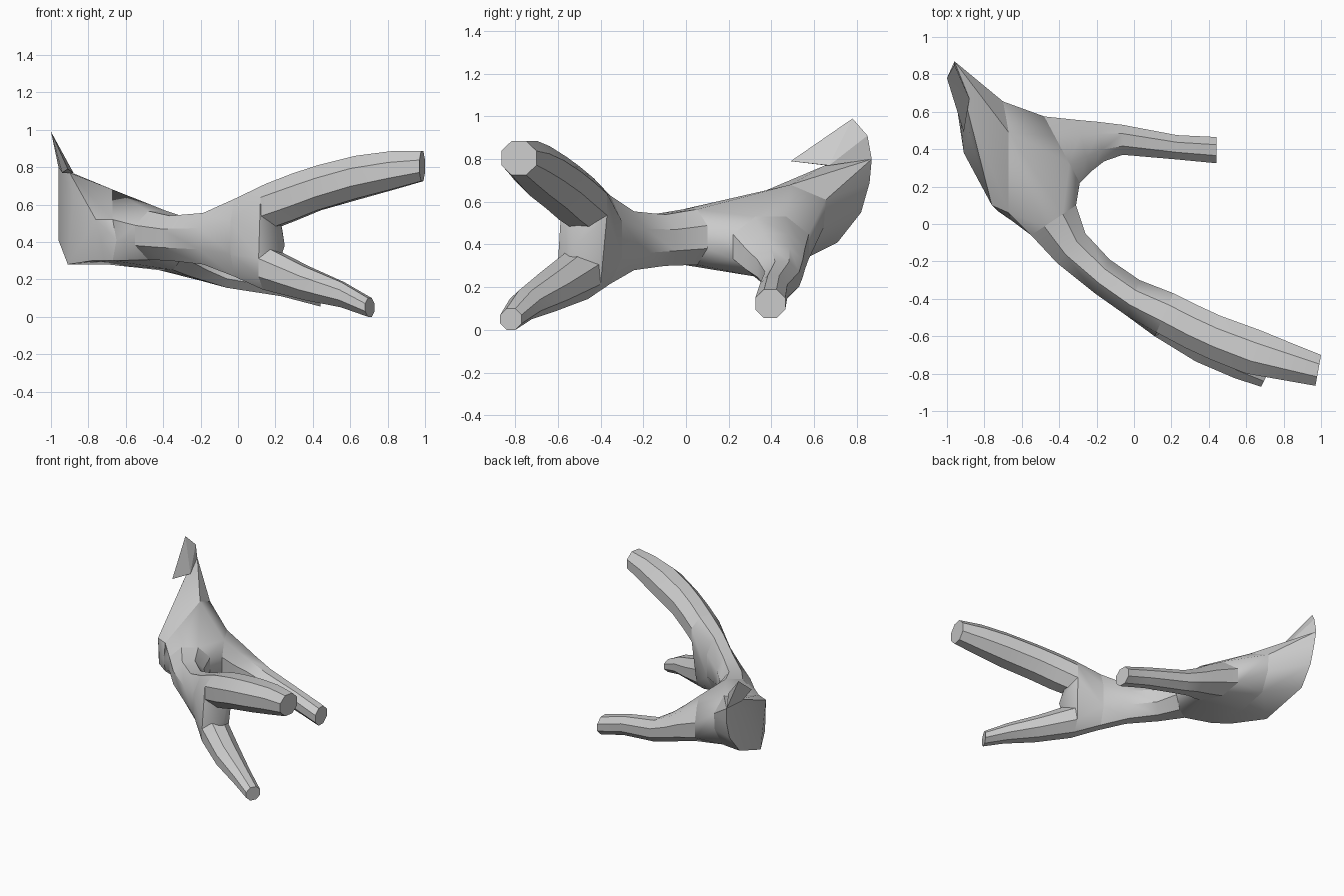
import bpy, bmesh, math
from mathutils import Vector

cube = bpy.data.objects.get("Cube")
if cube:
    bpy.data.objects.remove(cube, do_unlink=True)

SIDES = 8

bark = bpy.data.materials.new("plain grey")
bark.use_nodes = True
GREY = (0.6, 0.6, 0.6, 1.0)
bark.diffuse_color = GREY
bark.node_tree.nodes["Principled BSDF"].inputs["Base Color"].default_value = GREY


def ring(spec):
    """Upright oval section: outer (x, y), inner (x, y), lowest and highest z."""
    ox, oy, ix, iy, z0, z1 = spec
    mid = Vector(((ox + ix) / 2, (oy + iy) / 2, (z0 + z1) / 2))
    side = Vector(((ix - ox) / 2, (iy - oy) / 2, 0))
    up = Vector((0, 0, (z1 - z0) / 2))
    k = 1 / math.cos(math.pi / SIDES)
    pts = []
    for i in range(SIDES):
        a = 2 * math.pi * (i + 0.5) / SIDES
        pts.append(mid + side * k * math.cos(a) + up * k * math.sin(a))
    return pts


def finish(name, bm, smooth=True):
    bmesh.ops.recalc_face_normals(bm, faces=bm.faces)
    mesh = bpy.data.meshes.new(name)
    bm.to_mesh(mesh)
    bm.free()
    mesh.materials.append(bark)
    obj = bpy.data.objects.new(name, mesh)
    bpy.context.collection.objects.link(obj)
    if smooth:
        bpy.ops.object.select_all(action='DESELECT')
        obj.select_set(True)
        bpy.context.view_layer.objects.active = obj
        bpy.ops.object.shade_smooth_by_angle(angle=math.radians(35))


def loft(name, specs):
    """Tube through a list of sections, closed at both ends."""
    bm = bmesh.new()
    rows = [[bm.verts.new(p) for p in ring(s)] for s in specs]
    for a, b in zip(rows, rows[1:]):
        for i in range(SIDES):
            j = (i + 1) % SIDES
            bm.faces.new((a[i], a[j], b[j], b[i]))
    bm.faces.new(rows[0])
    bm.faces.new(rows[-1])
    finish(name, bm)


def hull(name, points, smooth=True):
    """Solid wrapped tightly round a set of points."""
    bm = bmesh.new()
    for p in points:
        bm.verts.new(p)
    bmesh.ops.convex_hull(bm, input=bm.verts[:])
    loose = [v for v in bm.verts if not v.link_faces]
    bmesh.ops.delete(bm, geom=loose, context='VERTS')
    finish(name, bm, smooth)


# Sections of the trunk and the three limbs
trunk = [
    (-.55, -.06, -.31, .10, .305, .565),
    (-.41, -.21, -.26, -.05, .30, .54),
    (-.21, -.37, -.13, -.19, .28, .555),
    (-.04, -.49, .03, -.30, .215, .63),
]
upper_limb = [
    (.12, -.58, .21, -.37, .465, .71),
    (.27, -.66, .33, -.43, .515, .765),
    (.41, -.725, .46, -.49, .57, .81),
    (.60, -.80, .68, -.57, .63, .86),
    (.80, -.835, .85, -.64, .68, .885),
    (.97, -.865, 1.0, -.70, .725, .885),
]
lower_limb = [
    (.11, -.60, .19, -.40, .145, .38),
    (.33, -.735, .40, -.55, .09, .27),
    (.54, -.825, .58, -.68, .05, .185),
    (.68, -.87, .73, -.77, .0, .10),
]
rear_limb = [
    (-.48, .575, -.29, .22, .25, .53),
    (-.31, .557, -.23, .28, .215, .45),
    (-.20, .547, -.16, .335, .19, .385),
    (-.06, .53, -.06, .37, .155, .32),
    (.23, .475, .23, .345, .11, .255),
    (.44, .465, .44, .325, .055, .19),
]
loft("trunk", trunk)
loft("upper_limb", upper_limb)
loft("lower_limb", lower_limb)
loft("rear_limb", rear_limb)

# Fork where the trunk splits in two, with a web between the limbs
web = [(.25, -.53, .38), (.22, -.52, .45)]
hull("fork", ring(trunk[-1]) + ring(upper_limb[0]) + ring(lower_limb[0]) + web)

# Broken base that flares out to the cut end, in two stretches
cut_outline = [
    (-.96, .87, .80), (-.95, .86, .69), (-.95, .82, .55), (-.96, .71, .41),
    (-.91, .38, .28), (-.78, .14, .30), (-.73, .07, .40), (-.76, .10, .52),
    (-.88, .48, .64), (-.90, .65, .77),
]
waist = [
    (-.67, .49, .68), (-.70, .655, .61), (-.70, .645, .48), (-.71, .57, .34),
    (-.70, .36, .28), (-.67, .06, .30), (-.65, .015, .41), (-.67, .06, .52),
]
hull("broken_base", cut_outline + waist)
hull("crotch", waist + ring(trunk[0]) + ring(rear_limb[0]))

# Splinter standing up from the cut end
hull("splinter", [
    (-1.0, .78, .99), (-.96, .85, .91), (-.96, .87, .80),
    (-.88, .67, .77), (-.91, .49, .79), (-.94, .66, .77),
], smooth=False)
